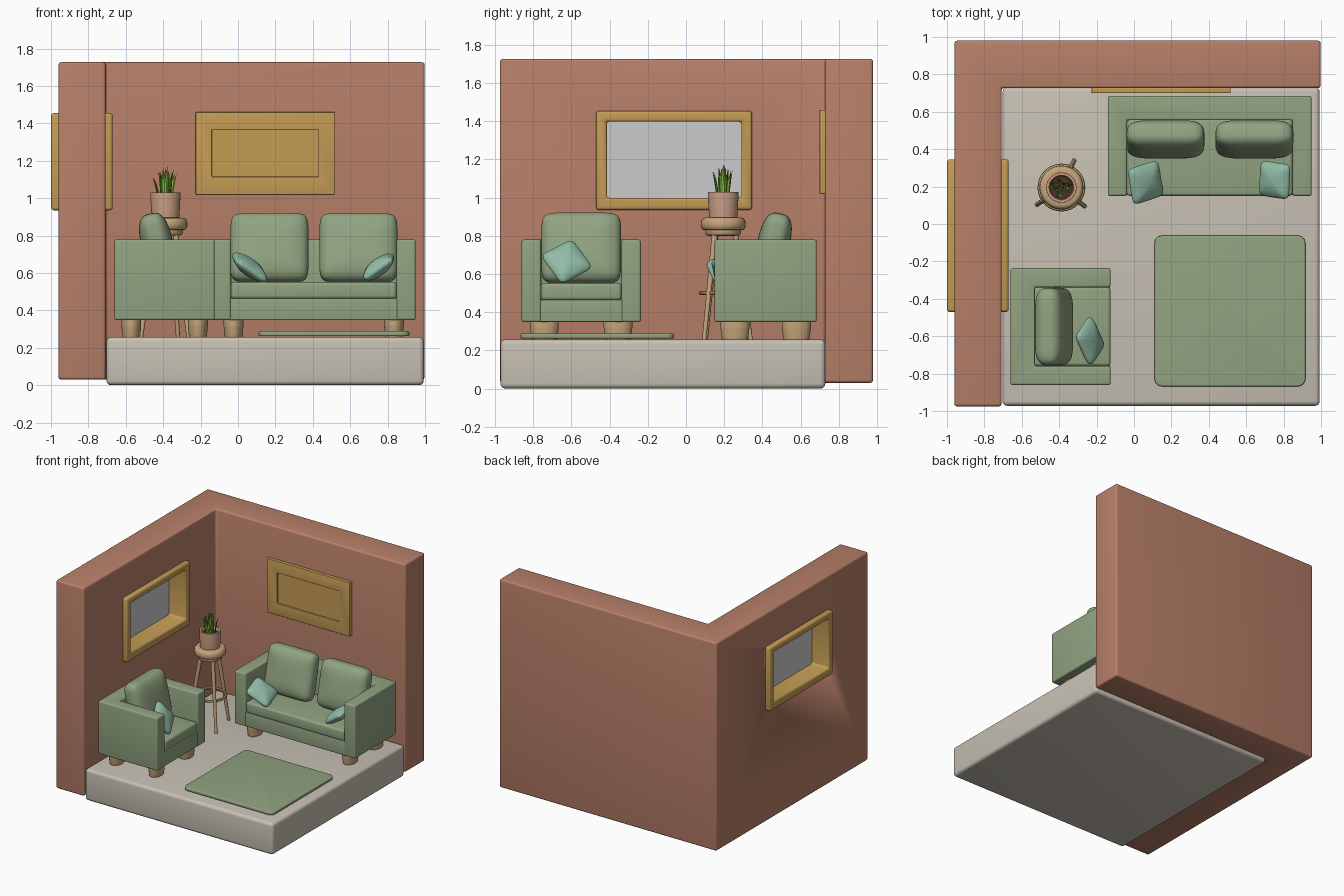
import bpy, bmesh, random
from math import sin, cos, pi, radians
from mathutils import Matrix, Vector

if "Cube" in bpy.data.objects:
    bpy.data.objects.remove(bpy.data.objects["Cube"])

random.seed(4)
T = Matrix.Translation


def material(name, r, g, b):
    m = bpy.data.materials.new(name)
    m.diffuse_color = [(c / 255) ** 2.2 for c in (r, g, b)] + [1]
    m.use_nodes = True
    m.node_tree.nodes["Principled BSDF"].inputs["Base Color"].default_value = m.diffuse_color
    return m


TERRACOTTA = material("terracotta", 183, 127, 105)
STONE = material("stone", 198, 191, 178)
SAGE = material("sage", 144, 162, 128)
MINT = material("mint", 146, 188, 166)
GOLD = material("gold", 195, 155, 86)
WOOD = material("wood", 196, 163, 122)
CLAY = material("clay", 200, 155, 132)
SOIL = material("soil", 75, 55, 42)
LEAF = material("leaf", 80, 135, 45)
LIME = material("lime", 160, 195, 65)


def finish(name, bm, mat=None, M=Matrix(), bevel=0, seg=4):
    bmesh.ops.recalc_face_normals(bm, faces=bm.faces)
    if bevel:
        edges = [e for e in bm.edges if e.calc_face_angle(0) > 0.6]
        bmesh.ops.bevel(bm, geom=edges, offset=bevel, segments=seg, profile=0.5,
                        affect='EDGES', clamp_overlap=True)
    me = bpy.data.meshes.new(name)
    bm.to_mesh(me)
    bm.free()
    ob = bpy.data.objects.new(name, me)
    bpy.context.collection.objects.link(ob)
    ob.matrix_world = M
    if mat:
        me.materials.append(mat)
    bpy.ops.object.select_all(action='DESELECT')
    ob.select_set(True)
    bpy.context.view_layer.objects.active = ob
    bpy.ops.object.shade_smooth_by_angle(angle=radians(38))
    return ob


def prism(name, pts, z0, z1, mat, M=Matrix(), bevel=0.0):
    bm = bmesh.new()
    f = bm.faces.new([bm.verts.new((x, y, z0)) for x, y in pts])
    ext = bmesh.ops.extrude_face_region(bm, geom=[f])["geom"]
    bmesh.ops.translate(bm, vec=(0, 0, z1 - z0),
                        verts=[v for v in ext if isinstance(v, bmesh.types.BMVert)])
    return finish(name, bm, mat, M, bevel)


def box(name, x0, x1, y0, y1, z0, z1, mat=None, M=Matrix(), bevel=0.0):
    return prism(name, [(x0, y0), (x1, y0), (x1, y1), (x0, y1)], z0, z1, mat, M, bevel)


def lathe(name, profile, mat, M=Matrix(), n=32):
    bm = bmesh.new()
    rings = [[bm.verts.new((r * cos(2 * pi * i / n), r * sin(2 * pi * i / n), z))
              for i in range(n)] for r, z in profile]
    for a, b in zip(rings, rings[1:]):
        for i in range(n):
            j = (i + 1) % n
            bm.faces.new((a[i], a[j], b[j], b[i]))
    bm.faces.new(rings[0])
    bm.faces.new(rings[-1])
    return finish(name, bm, mat, M)


def frame(name, w, h, d, iw, ih, iz, mat, M, bevel):
    """Rectangular tube in the xz plane, depth d along y, inner opening shifted up by iz."""
    bm = bmesh.new()
    L = [[bm.verts.new((sx * a / 2, y, sz * b / 2 + dz))
          for sx, sz in ((-1, -1), (1, -1), (1, 1), (-1, 1))]
         for a, b, dz, y in ((w, h, 0, -d / 2), (iw, ih, iz, -d / 2),
                             (iw, ih, iz, d / 2), (w, h, 0, d / 2))]
    for k in range(4):
        a, b = L[k], L[(k + 1) % 4]
        for i in range(4):
            j = (i + 1) % 4
            bm.faces.new((a[i], a[j], b[j], b[i]))
    return finish(name, bm, mat, M, bevel, 3)


def cushion(name, w, t, h, p, q, mat, M):
    """Soft superellipsoid: p squares the outline, q fattens the edge."""
    bm = bmesh.new()
    bmesh.ops.create_cube(bm, size=2)
    bmesh.ops.subdivide_edges(bm, edges=bm.edges[:], cuts=15, use_grid_fill=True)
    for v in bm.verts:
        x, y, z = v.co
        k = ((abs(x) ** p + abs(z) ** p) ** (q / p) + abs(y) ** q) ** (-1 / q)
        v.co = (x * k * w / 2, y * k * t / 2, z * k * h / 2)
    finish(name, bm, mat, M)


def throw_pillow(name, pos, normal, spin, size):
    R = Vector(normal).to_track_quat('Y', 'Z').to_matrix().to_4x4()
    cushion(name, size, 0.09, size, 7, 1.8, MINT,
            T(pos) @ R @ Matrix.Rotation(radians(spin), 4, 'Y'))


def seating(name, M, w, cushions, leg_pos, leg_r):
    """Upholstered seat facing local -y, centred on its footprint."""
    h, d, a = w / 2, 0.2675, 0.102
    prism(name + "_arms_and_back",
          [(-h, -d), (-h + a, -d), (-h + a, d - .13), (h - a, d - .13),
           (h - a, -d), (h, -d), (h, d), (-h, d)], 0.348, 0.78, SAGE, M, 0.012)
    box(name + "_base", a - h - .02, h - a + .02, -d + .004, d - .1, 0.349, 0.465, SAGE, M, 0.006)
    box(name + "_seat_cushion", a - h, h - a, -d, d - .12, 0.462, 0.552, SAGE, M, 0.018)
    for i, x in enumerate(cushions):
        cushion(f"{name}_back_cushion_{i}", 0.417, 0.17, 0.375, 8, 3, SAGE,
                M @ T((x, 0.035, 0.735)) @ Matrix.Rotation(radians(-13), 4, 'X'))
    for i, (sx, sy) in enumerate(((-1, -1), (1, -1), (1, 1), (-1, 1))):
        lathe(f"{name}_leg_{i}", [(.78, 0), (.88, .008), (.93, .025), (1, .07), (1, .105)], WOOD,
              M @ T((sx * leg_pos[0], sy * leg_pos[1], 0.25)) @ Matrix.Diagonal((*leg_r, 1, 1)))


# Room shell: L-shaped wall with window opening, floor slab
wall = prism("walls", [(-.96, -.975), (-.708, -.975), (-.708, .727), (.998, .727),
                       (.998, .98), (-.96, .98)], 0.03, 1.727, TERRACOTTA, bevel=0.015)
cutter = box("window_cutter", -1.1, -.6, -.44, .315, .965, 1.425)
cutter.hide_render = True
mod = wall.modifiers.new("opening", 'BOOLEAN')
mod.operation, mod.solver, mod.object = 'DIFFERENCE', 'EXACT', cutter
bpy.context.view_layer.objects.active = wall
bpy.ops.object.modifier_apply(modifier=mod.name)
bpy.data.objects.remove(cutter)
box("floor", -.703, .993, -.972, .73, 0, .257, STONE, bevel=0.025)

# Window and wall picture
frame("window_frame", .817, .52, .33, .705, .4, .004, GOLD,
      T((-.835, -.0625, 1.195)) @ Matrix.Rotation(pi / 2, 4, 'Z'), 0.016)
box("window_pane", -.845, -.825, -.43, .3, .985, 1.41)
frame("picture_frame", .743, .44, .03, .57, .25, 0, GOLD, T((.145, .715, 1.24)), 0.003)
box("picture_panel", -.15, .44, .712, .728, 1.105, 1.375, GOLD)

# Rug with rounded corners
rug = [(.513 + sx * .363 + .04 * cos(t), -.465 + sy * .363 + .04 * sin(t))
       for k, (sx, sy) in enumerate(((1, 1), (-1, 1), (-1, -1), (1, -1)))
       for t in [(k + i / 6) * pi / 2 for i in range(7)]]
prism("rug", rug, .262, .289, SAGE, bevel=0.008)

# Sofa and armchair
seating("sofa", T((.405, .4175, 0)), 1.09, (-.237, .239), (.429, .161), (.053, .076))
seating("armchair", T((-.3925, -.549, 0)) @ Matrix.Rotation(pi / 2, 4, 'Z'), .625, (0,),
        (.193, .178), (.075, .053))
throw_pillow("sofa_pillow_left", (.062, .222, .63), (.58, -.12, .8), 25, .2)
throw_pillow("sofa_pillow_right", (.752, .235, .632), (-.58, -.1, .8), -15, .19)
throw_pillow("armchair_pillow", (-.235, -.625, .665), (.85, .12, .5), 30, .2)

# Plant stand: turned seat, three splayed legs, ring
C = T((-.388, .195, 0))
lathe("stand_top", [(.075, .8), (.088, .804), (.094, .815), (.094, .83), (.106, .832), (.115, .842),
                    (.118, .86), (.115, .88), (.106, .892), (.095, .895)], WOOD, C)
for i, deg in enumerate((65, 215, 321)):
    u = Vector((cos(radians(deg)), sin(radians(deg)), 0))
    foot, top = u * .16 + Vector((0, 0, .25)), u * .07 + Vector((0, 0, .81))
    lathe(f"stand_leg_{i}", [(.011, 0), (.016, (top - foot).length)], WOOD,
          C @ T(foot) @ (top - foot).to_track_quat('Z', 'X').to_matrix().to_4x4(), 12)
bm = bmesh.new()
R = [[bm.verts.new(((.117 + .011 * cos(b)) * cos(a), (.117 + .011 * cos(b)) * sin(a),
                    .5 + .011 * sin(b))) for b in [j * pi / 4 for j in range(8)]]
     for a in [i * pi / 16 for i in range(32)]]
for i in range(32):
    for j in range(8):
        a, b, k = R[i], R[(i + 1) % 32], (j + 1) % 8
        bm.faces.new((a[j], b[j], b[k], a[k]))
finish("stand_ring", bm, WOOD, C)

# Pot, soil and spiky leaves
lathe("pot", [(.068, .893), (.074, .897), (.081, 1.022), (.08, 1.03), (.066, 1.03),
              (.062, 1.024), (.06, .99)], CLAY, C)
lathe("soil", [(.062, .985), (.062, 1.003)], SOIL, C)
for name, mat, off in (("dark_leaves", LEAF, 0), ("light_leaves", LIME, .35)):
    bm = bmesh.new()
    for i in range(10):
        a = off + i * 2.4
        r0 = .008 + .0038 * i
        lean, h = .003 + .0028 * i, .178 - .006 * i + random.uniform(-.015, .005)
        u, s = Vector((cos(a), sin(a), 0)), Vector((-sin(a), cos(a), 0))
        prev = None
        for t, wd in ((0, .008), (.35, .012), (.7, .009), (1, .0008)):
            c = u * (r0 + lean * t * t) + Vector((0, 0, 1 + h * t))
            ring = [bm.verts.new(c + o) for o in (s * wd, u * wd * .4, -s * wd, -u * wd * .4)]
            if prev:
                for j in range(4):
                    k = (j + 1) % 4
                    bm.faces.new((prev[j], prev[k], ring[k], ring[j]))
            prev = ring
        bm.faces.new(prev)
    finish(name, bm, mat, C)
